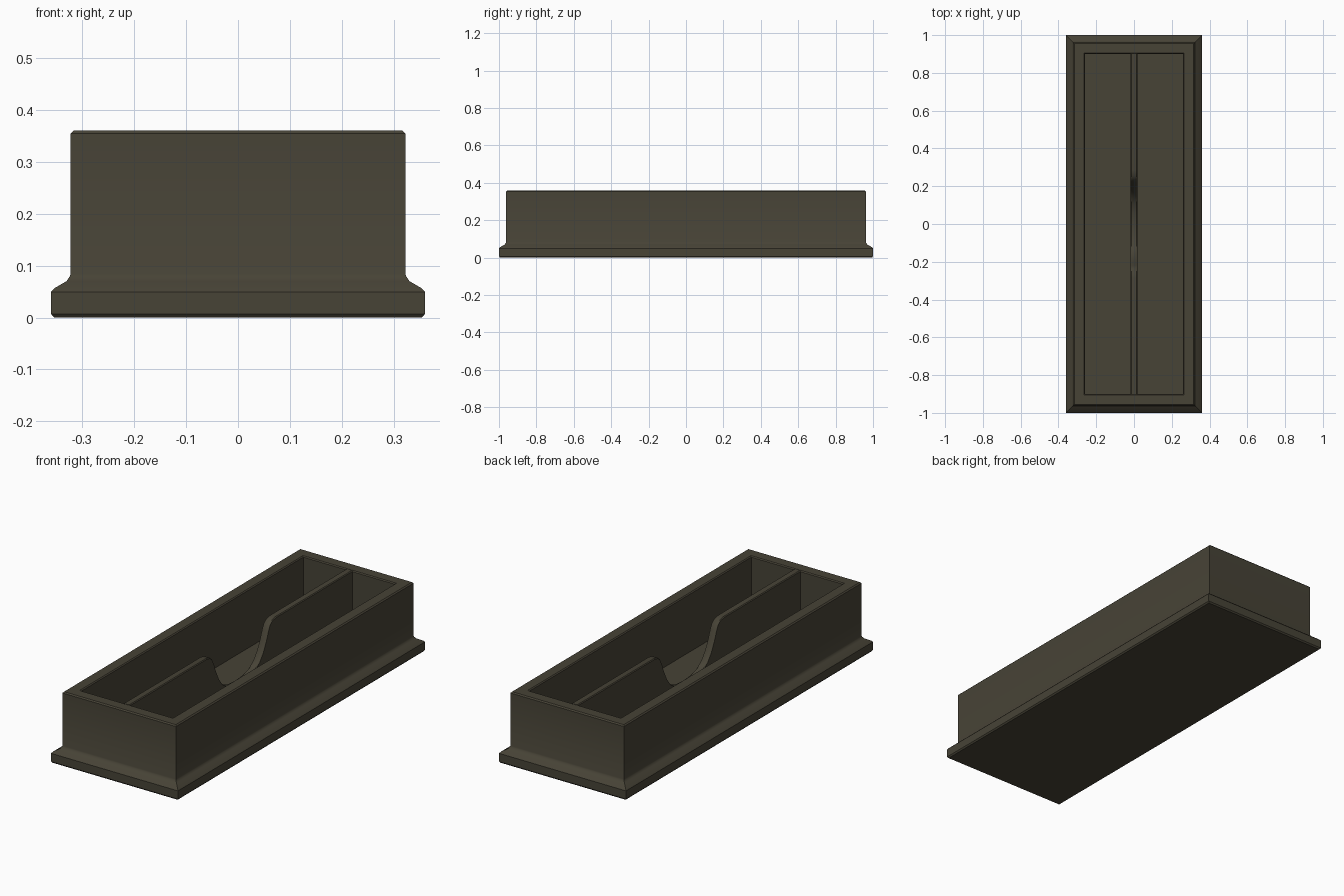
import bpy, bmesh, math

if "Cube" in bpy.data.objects:
    bpy.data.objects.remove(bpy.data.objects["Cube"])

wood = bpy.data.materials.new("dark olive brown")
wood.diffuse_color = (0.063, 0.056, 0.037, 1)
wood.use_nodes = True
wood.node_tree.nodes["Principled BSDF"].inputs["Base Color"].default_value = wood.diffuse_color


def finish(bm, name):
    bmesh.ops.recalc_face_normals(bm, faces=bm.faces[:])
    mesh = bpy.data.meshes.new(name)
    bm.to_mesh(mesh)
    bm.free()
    mesh.materials.append(wood)
    ob = bpy.data.objects.new(name, mesh)
    bpy.context.collection.objects.link(ob)
    bpy.ops.object.select_all(action='DESELECT')
    ob.select_set(True)
    bpy.context.view_layer.objects.active = ob
    bpy.ops.object.shade_smooth_by_angle(angle=math.radians(35))
    return ob


# Tray: moulded plinth, wall, rim and cavity as one swept profile (inset, z)
profile = [(0.006, 0.0), (0.0, 0.007), (0.0, 0.049), (0.006, 0.056),
           (0.030, 0.070), (0.036, 0.079), (0.038, 0.084),
           (0.038, 0.354), (0.044, 0.36),
           (0.095, 0.36), (0.100, 0.355), (0.100, 0.06)]
bm = bmesh.new()
rings = []
for inset, z in profile:
    x, y = 0.36 - inset, 1.0 - inset
    rings.append([bm.verts.new((sx * x, sy * y, z))
                  for sx, sy in ((-1, -1), (1, -1), (1, 1), (-1, 1))])
for a, b in zip(rings, rings[1:]):
    for i in range(4):
        j = (i + 1) % 4
        bm.faces.new((a[i], a[j], b[j], b[i]))
bm.faces.new(rings[0][::-1])
bm.faces.new(rings[-1])
finish(bm, "tray")

# Divider: thin plate with a scooped finger dip in the middle (y, z)
half = [(0.903, 0.36), (0.285, 0.36), (0.255, 0.355), (0.235, 0.340),
        (0.220, 0.310), (0.205, 0.270), (0.180, 0.220), (0.150, 0.180),
        (0.110, 0.152), (0.060, 0.137)]
top = [(-y, z) for y, z in half] + [(0, 0.133)] + half[::-1]
bm = bmesh.new()
strips = []
for x, drop in ((-0.018, 0.004), (-0.014, 0), (0.014, 0), (0.018, 0.004)):
    strips.append([bm.verts.new((x, y, z - drop)) for y, z in top])
for a, b in zip(strips, strips[1:]):
    for i in range(len(top) - 1):
        bm.faces.new((a[i], a[i + 1], b[i + 1], b[i]))
for side in (strips[0], strips[-1]):
    low = [bm.verts.new((v.co.x, v.co.y, 0.058)) for v in side]
    for i in range(len(top) - 1):
        bm.faces.new((side[i], side[i + 1], low[i + 1], low[i]))
finish(bm, "divider")
